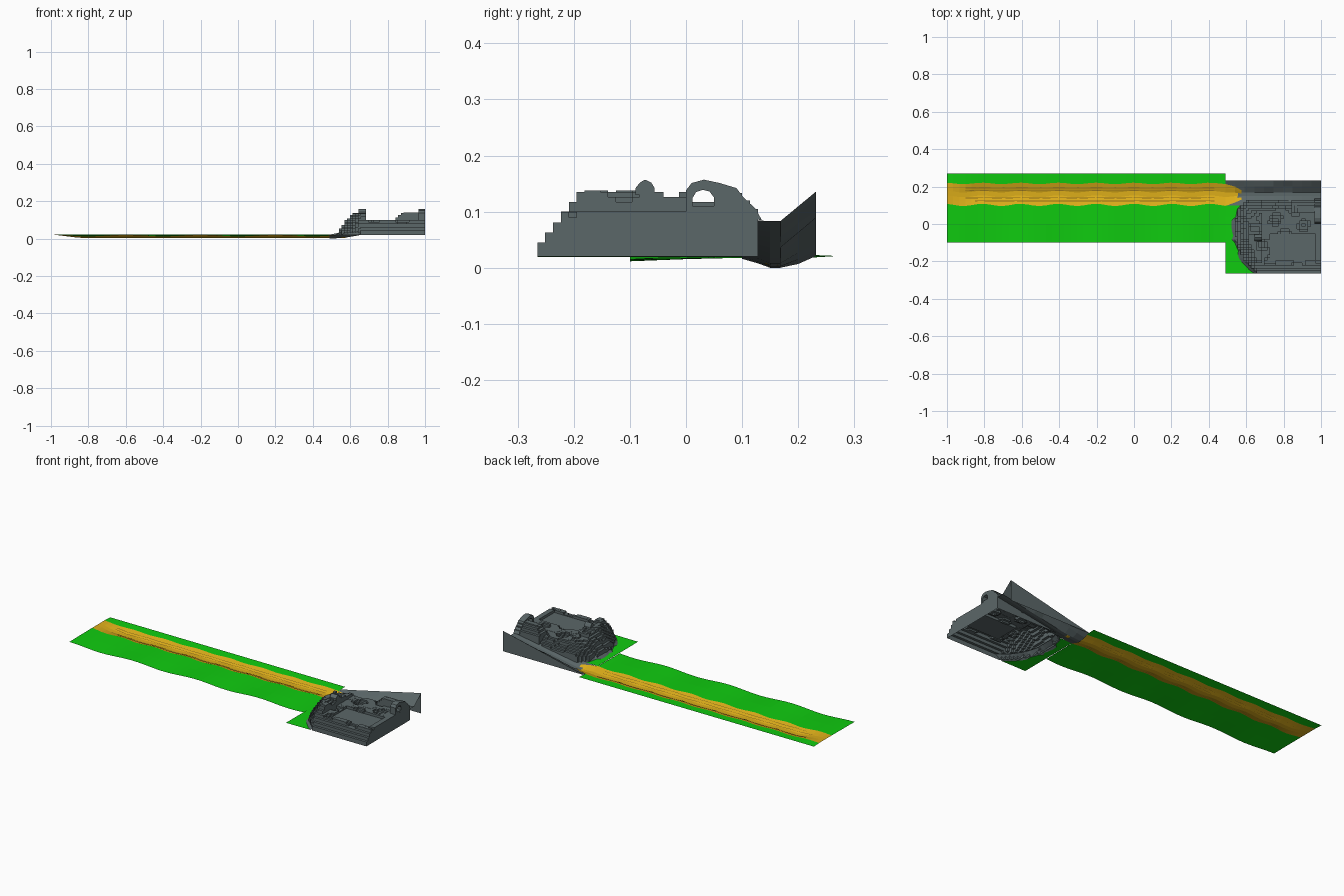
import bpy, math, random

if "Cube" in bpy.data.objects:
    bpy.data.objects.remove(bpy.data.objects["Cube"])

random.seed(4)


def material(name, rgb):
    m = bpy.data.materials.new(name)
    m.diffuse_color = (*rgb, 1)
    m.use_nodes = True
    m.node_tree.nodes["Principled BSDF"].inputs["Base Color"].default_value = m.diffuse_color
    return m


GREEN = material("grass", (0.005, 0.6, 0.005))
YELLOW = material("sand", (0.72, 0.42, 0.01))
BROWN = material("rut", (0.3, 0.17, 0.01))
GREY = material("stone", (0.105, 0.135, 0.14))


def make(name, verts, faces, mat):
    me = bpy.data.meshes.new(name)
    me.from_pydata(verts, [], faces)
    me.materials.append(mat)
    ob = bpy.data.objects.new(name, me)
    bpy.context.collection.objects.link(ob)
    return ob


def sheet(name, rows, mat):
    """Quad sheet through equal-length rows of points."""
    n = len(rows[0])
    verts = [p for r in rows for p in r]
    faces = [(i * n + j, (i + 1) * n + j, (i + 1) * n + j + 1, i * n + j + 1)
             for i in range(len(rows) - 1) for j in range(n - 1)]
    return make(name, verts, faces, mat)


def prism(name, yz, x0, x1, mat):
    """Extrude a y-z outline along x."""
    n = len(yz)
    verts = [(x, y, z) for x in (x0, x1) for y, z in yz]
    faces = [tuple(range(n))[::-1], tuple(range(n, 2 * n))]
    faces += [(i, (i + 1) % n, n + (i + 1) % n, n + i) for i in range(n)]
    return make(name, verts, faces, mat)


def lerp(t, pts):
    if t <= pts[0][0]:
        return pts[0][1]
    for (a, u), (b, v) in zip(pts, pts[1:]):
        if t <= b:
            return u + (v - u) * (t - a) / (b - a)
    return pts[-1][1]


def span(a, b, n):
    return [a + (b - a) * i / n for i in range(n + 1)]


# ---- grass and sandy track ----
def front_edge(x):
    return 0.102 + 0.006 * math.cos(x * 31)


def back_edge(x):
    return 0.217 + 0.004 * math.cos(x * 31)


def wave(x):
    return 0.0165 + 0.005 * math.cos((x + 0.2) * 2 * math.pi / 0.4)


def lip(x):
    return lerp(x, [(-1, 0.023), (-0.85, 0.018)])


def track_z(x, t):
    depth = lerp(x, [(-1, 0.0), (-0.85, 1.0)])
    return lip(x) - depth * lerp(t, [(0, 0), (0.2, 0.007), (0.4, 0.014),
                                     (0.62, 0.014), (0.8, 0.007), (1, 0)])


xs = span(-1, 0.49, 45)
sheet("grass_front", [[(x, -0.1, wave(x)), (x, 0.0, 0.4 * wave(x) + 0.6 * lip(x)),
                       (x, front_edge(x), lip(x))] for x in xs], GREEN)
sheet("grass_back", [[(x, back_edge(x), lip(x)), (x, 0.27, 0.021)] for x in xs], GREEN)


def track_row(x, a, b):
    return [(x, a + (b - a) * t, track_z(x, t)) for t in (0, 0.2, 0.4, 0.62, 0.8, 1)]


rows = [track_row(x, front_edge(x), back_edge(x)) for x in xs]
rows += [track_row(0.54, 0.115, 0.2), track_row(0.575, 0.13, 0.18)]
sheet("sand_track", rows, YELLOW)

# thin wheel ruts along the track
for y, x0 in ((0.122, -0.85), (0.14, -0.9), (0.178, -0.9), (0.192, -0.9)):
    pts = []
    for x in span(x0, 0.43, 20):
        z = track_z(x, (y - front_edge(x)) / (back_edge(x) - front_edge(x))) + 0.0006
        pts.append([(x, y - 0.0025, z), (x, y + 0.0025, z)])
    sheet("wheel_rut", pts, BROWN)


# ---- terraced rock ----
def west(y):
    return lerp(y, [(-0.265, 0.665), (-0.22, 0.61), (-0.15, 0.565), (-0.09, 0.545),
                    (0.02, 0.545), (0.08, 0.56), (0.125, 0.6)])


# grass and stone skirt between the track strip and the rock foot
ys = span(-0.265, 0.1, 18)
foot = [west(y) - 0.015 + 0.012 * random.uniform(-1, 1) for y in ys]
sheet("grass_corner", [[(0.49, y, 0.019), (f, y, 0.02)] for y, f in zip(ys, foot)], GREEN)
sheet("rock_foot", [[(f, y, 0.02), (west(y) + 0.02, y, 0.045)]
                    for y, f in zip(ys, foot)], GREY)


def height(x, y):
    d = x - west(y)
    if d < 0:
        return None
    ramp = lerp(d, [(0, 0.045), (0.03, 0.085), (0.06, 0.115), (0.08, 0.138)])
    front = lerp(y, [(-0.265, 0.037), (-0.225, 0.09), (-0.18, 0.138)])
    back = lerp(y, [(-0.01, 0.138), (0.01, 0.11), (0.06, 0.105), (0.125, 0.055)])
    cap = 0.138 if x < 0.69 else 0.1
    if 0.73 < x < 0.97 and -0.2 < y < -0.05:      # sunken court
        return min(0.085, front)
    if x > 0.84 and y > 0.055:                     # rear hill
        peak = lerp(x, [(0.84, 0.105), (0.88, 0.14)])
        return min(peak, lerp(y, [(0.08, 0.142), (0.1, 0.128), (0.125, 0.1)]))
    if x > 0.965 and y > -0.19:                    # level ground by the arch
        return 0.1
    noise = 0.008 * (math.sin(x * 47 + y * 23) + math.sin(y * 61 - x * 29))
    z = min(ramp, front, back, cap + min(0, noise)) + (noise * 0.6 if y > -0.22 else 0)
    return max(0.035, min(cap, round(z / 0.009) * 0.009))


NX, NY, X0, Y0, X1, Y1 = 32, 28, 0.54, -0.265, 1.0, 0.128
DX, DY = (X1 - X0) / NX, (Y1 - Y0) / NY
H = {(i, j): height(X0 + (i + .5) * DX, Y0 + (j + .5) * DY)
     for i in range(NX) for j in range(NY)}
verts, faces = [], []


def quad(*pts):
    faces.append(tuple(range(len(verts), len(verts) + 4)))
    verts.extend(pts)


for (i, j), z in H.items():
    if z is None:
        continue
    a, b, c, d = X0 + i * DX, X0 + (i + 1) * DX, Y0 + j * DY, Y0 + (j + 1) * DY
    quad((a, c, z), (b, c, z), (b, d, z), (a, d, z))
    for n, p, q in (((i + 1, j), (b, c), (b, d)), ((i - 1, j), (a, d), (a, c)),
                    ((i, j + 1), (b, d), (a, d)), ((i, j - 1), (a, c), (b, c))):
        low = H.get(n)
        low = 0.02 if low is None else low
        if low < z:
            quad((*p, low), (*q, low), (*q, z), (*p, z))
make("rock_terraces", verts, faces, GREY)

# ---- rising gully behind the rock, with its flat rear wall ----
gully, wall = [], []
for x in span(0.49, 1, 10):
    floor = lerp(x, [(0.49, 0.0), (0.57, 0.004), (0.66, 0.02), (1, 0.083)])
    rim = lerp(x, [(0.49, 0.021), (0.57, 0.038), (1, 0.136)])
    near = lerp(x, [(0.49, 0.016), (0.57, 0.022), (1, 0.086)])
    k = 0.006 * random.uniform(-1, 1) if x < 0.99 else 0
    gully.append([(x, 0.1, near), (x, 0.128, (near + floor) / 2), (x, 0.15, floor),
                  (x, 0.168, floor), (x, 0.2, (floor + rim) / 2 + k), (x, 0.232, rim)])
    wall.append([(x, 0.232, rim), (x, 0.232, 0.019)])
sheet("gully", gully, GREY)
sheet("rear_wall", wall, GREY)

# ---- natural arch on the right end, and the small crest stone ----
prism("rock_arch", [(0, 0.095), (0, 0.138), (0.01, 0.151), (0.032, 0.157), (0.06, 0.151),
                    (0.09, 0.142), (0.1, 0.128), (0.125, 0.104), (0.135, 0.085),
                    (0.05, 0.095), (0.05, 0.125), (0.042, 0.136), (0.03, 0.139),
                    (0.018, 0.135), (0.012, 0.125), (0.012, 0.095)], 0.965, 1.0, GREY)
prism("arch_sill", [(0.0, 0.09), (0.06, 0.09), (0.06, 0.11), (0.0, 0.11)],
      0.965, 0.9995, GREY)
prism("crest_stone", [(-0.09, 0.13), (-0.09, 0.142), (-0.082, 0.152), (-0.073, 0.157),
                      (-0.062, 0.152), (-0.056, 0.142), (-0.056, 0.13)], 0.645, 0.685, GREY)
